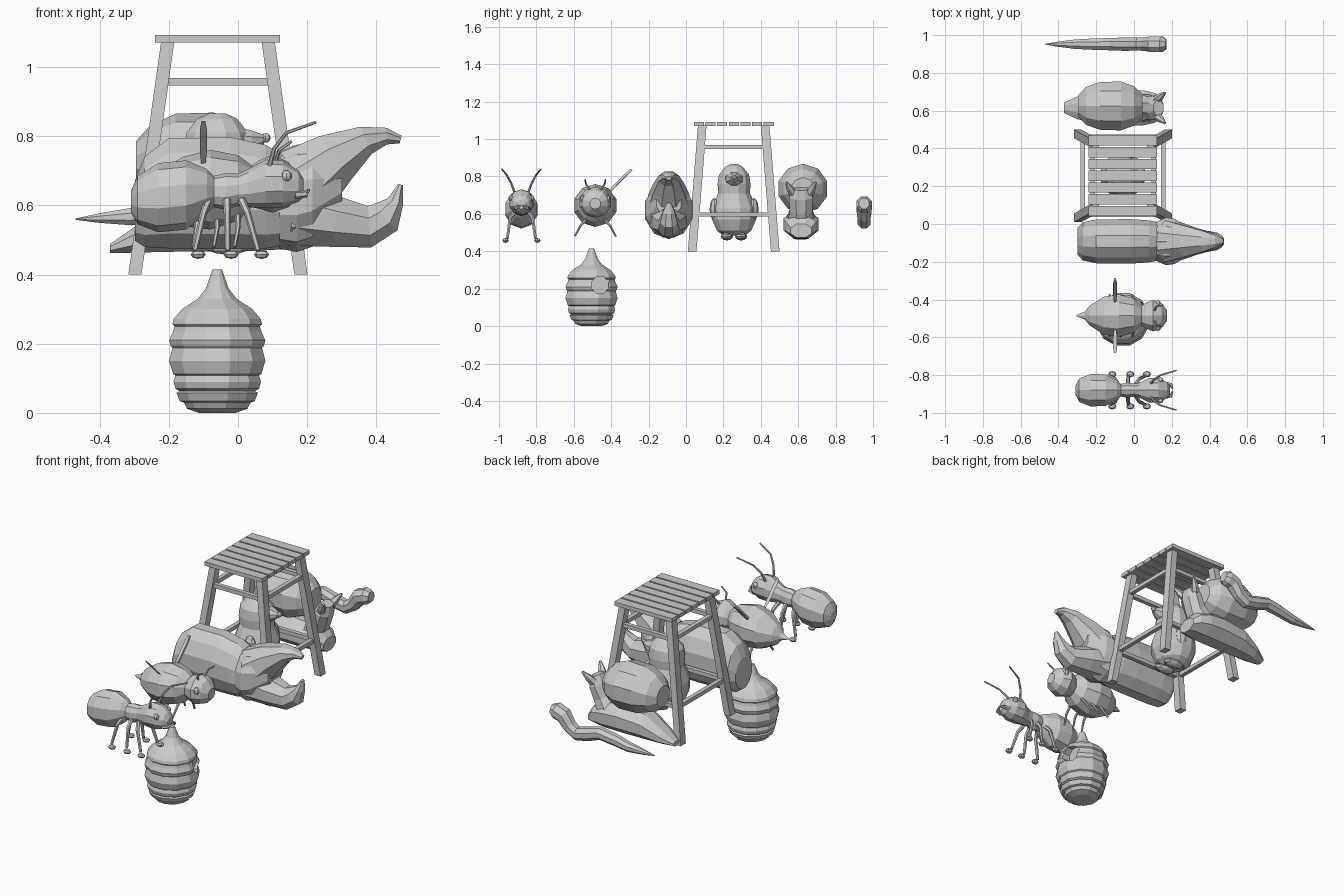
import bpy, bmesh
from math import pi, cos, sin
from mathutils import Vector


def finish(name, bm):
    bmesh.ops.recalc_face_normals(bm, faces=bm.faces)
    me = bpy.data.meshes.new(name)
    bm.to_mesh(me)
    bm.free()
    ob = bpy.data.objects.new(name, me)
    bpy.context.collection.objects.link(ob)
    return ob


def tube(name, pts, radii, n=8, straight=None):
    """Loft rings along a path; radii are numbers or (side, other) pairs."""
    bm = bmesh.new()
    pts = [Vector(p) for p in pts]
    rings = []
    for i, (p, r) in enumerate(zip(pts, radii)):
        a, b = r if isinstance(r, tuple) else (r, r)
        t = Vector(straight) if straight else pts[min(i + 1, len(pts) - 1)] - pts[max(i - 1, 0)]
        t.normalize()
        ref = Vector((0, 1, 0)) if abs(t.y) < 0.9 else Vector((1, 0, 0))
        side = (ref - t * ref.dot(t)).normalized()
        up = t.cross(side)
        rings.append([bm.verts.new(p + side * a * cos(2 * pi * (k + .5) / n)
                                   + up * b * sin(2 * pi * (k + .5) / n)) for k in range(n)])
    for r0, r1 in zip(rings, rings[1:]):
        for k in range(n):
            bm.faces.new((r0[k], r0[(k + 1) % n], r1[(k + 1) % n], r1[k]))
    bm.faces.new(rings[0])
    bm.faces.new(rings[-1])
    return finish(name, bm)


def body(name, y, secs, n=10):
    """Loft along x from (x, zc, ry, rz)."""
    return tube(name, [(s[0], y, s[1]) for s in secs], [(s[2], s[3]) for s in secs], n, (1, 0, 0))


def column(name, x, y, secs, n=10):
    """Loft along z from (z, ry, rx)."""
    return tube(name, [(x, y, s[0]) for s in secs], [(s[1], s[2]) for s in secs], n, (0, 0, 1))


def ball(name, loc, size, u=8, v=6):
    bm = bmesh.new()
    bmesh.ops.create_uvsphere(bm, u_segments=u, v_segments=v, radius=1)
    for w in bm.verts:
        w.co = Vector([c * s + l for c, s, l in zip(w.co, size, loc)])
    return finish(name, bm)


def box(name, lo, hi):
    bm = bmesh.new()
    bmesh.ops.create_cube(bm, size=1)
    for w in bm.verts:
        w.co = Vector([l + (h - l) * (c + .5) for c, l, h in zip(w.co, lo, hi)])
    return finish(name, bm)


# stool: slatted seat, splayed legs, rungs
SX, SY = -.058, .255
for i in range(7):
    y0 = .042 + i * .0622
    box("seat_slat", (-.24, y0, 1.07), (.122, y0 + .054, 1.092))


def leg_at(z):
    k = (1.075 - z) / .675
    return .145 + .095 * k, .168 + .054 * k


for sx in (-1, 1):
    for sy in (-1, 1):
        bm = bmesh.new()
        bmesh.ops.create_cube(bm, size=1)
        for w in bm.verts:
            z = .4 if w.co.z < 0 else 1.072
            dx, dy = leg_at(z)
            w.co = Vector((SX + sx * dx + w.co.x * .038, SY + sy * dy + w.co.y * .046, z))
        finish("stool_leg", bm)
for z in (.957, .597):
    dx, dy = leg_at(z)
    for s in (-1, 1):
        box("side_rung", (SX + s * dx - .012, SY - dy, z - .011), (SX + s * dx + .012, SY + dy, z + .011))
        box("cross_rung", (SX - dx, SY + s * dy - .012, z - .011), (SX + dx, SY + s * dy + .012, z + .011))

# hive
prof = [(0, .055), (.012, .09), (.03, .1), (.034, .112), (.058, .122), (.063, .113), (.07, .125),
        (.09, .131), (.108, .125), (.113, .132), (.15, .144), (.188, .134), (.195, .14), (.21, .144),
        (.235, .132), (.25, .128), (.256, .134), (.272, .13), (.3, .105), (.33, .058), (.36, .034), (.415, .014)]
hive = column("hive", -.06, -.505, [(z, r, r) for z, r in prof], 12)
cutter = tube("hive_hole_cutter", [(.03, -.46, .22), (.15, -.46, .22)], [.048, .048], 8)
cutter.hide_render = True
cutter.hide_set(True)
cut = hive.modifiers.new("hole", "BOOLEAN")
cut.object = cutter
cut.operation = "DIFFERENCE"

# ant
Y = -.88
body("ant_body", Y, [(-.31, .61, .025, .03), (-.29, .615, .065, .07), (-.23, .622, .09, .1), (-.15, .63, .088, .1),
                     (-.09, .64, .055, .065), (-.07, .64, .035, .045), (-.035, .64, .042, .053),
                     (.0, .645, .036, .046), (.03, .65, .042, .055), (.08, .662, .068, .07),
                     (.13, .662, .066, .068), (.175, .655, .045, .045), (.19, .65, .025, .025)])
for s in (-1, 1):
    tube("ant_antenna", [(.09, Y + s * .035, .71), (.105, Y + s * .055, .765), (.14, Y + s * .08, .81),
                         (.225, Y + s * .105, .84)], [.007, .006, .005, .004], 6)
    tube("ant_jaw", [(.165, Y + s * .035, .63), (.195, Y + s * .03, .632), (.205, Y + s * .006, .645)],
         [.012, .01, .004], 6)
    ball("ant_eye", (.14, Y + s * .055, .685), (.016, .014, .016), 8, 6)
    for hip, foot in ((-.085, -.125), (-.032, -.03), (.01, .058)):
        tube("ant_leg", [(hip, Y + s * .03, .615), (hip + (foot - hip) * .35, Y + s * .06, .58),
                         (foot, Y + s * .075, .47)], [.012, .01, .008], 6)
        ball("ant_foot", (foot + .01, Y + s * .085, .458), (.022, .017, .013), 8, 4)

# bee
Y = -.485
body("bee_body", Y, [(-.305, .63, .003, .003), (-.26, .632, .022, .022), (-.235, .635, .055, .055),
                     (-.16, .64, .105, .1), (-.08, .645, .118, .115), (.0, .65, .095, .095), (.04, .655, .055, .06),
                     (.06, .66, .07, .07), (.1, .662, .088, .083), (.145, .66, .07, .066), (.175, .655, .03, .03)])
for s in (-1, 1):
    tube("bee_wing", [(-.1, Y + s * .07, .715), (-.1, Y + s * .11, .75), (-.1, Y + s * .17, .81),
                      (-.1, Y + s * .193, .838)], [(.04, .008), (.064, .009), (.07, .009), (.05, .006)], 10).name = "bee_wing"
    # wing blades are widened along x by a flat plate
    w = bpy.context.collection.objects["bee_wing" if s < 0 else "bee_wing.001"]
    root = Vector((-.1, Y + s * .07, .715))
    d = Vector((0, s * .123, .123)).normalized()
    nrm = Vector((0, -s * d.z, s * d.y * s))
    for v in w.data.vertices:
        r = v.co - root
        along = max(0, min(.175, r.dot(d)))
        half = .045 + .03 * sin(pi * along / .2)
        x = max(-1, min(1, r.x / .06))
        v.co = root + d * along + nrm * max(-.007, min(.007, r.dot(nrm))) + Vector((x * half, 0, 0))
    tube("bee_antenna", [(.11, Y + s * .03, .73), (.12, Y + s * .05, .76), (.155, Y + s * .055, .785)],
         [.006, .005, .004], 6)
    ball("bee_eye", (.125, Y + s * .065, .68), (.018, .016, .022))
    for x in (-.12, -.06, .0):
        tube("bee_leg", [(x, Y + s * .05, .57), (x, Y + s * .08, .535), (x - .01, Y + s * .11, .48)],
             [.009, .007, .005], 6)

# big grub with open pincers
Y = -.092
body("grub_body", Y, [(-.298, .585, .075, .09), (-.27, .61, .105, .135), (-.2, .635, .12, .165),
                      (-.02, .635, .122, .167), (.08, .625, .115, .155), (.13, .615, .105, .135)], 12)
body("grub_head", Y, [(.12, .615, .11, .14), (.17, .62, .133, .155), (.215, .63, .126, .15), (.3, .655, .07, .06)], 10)
tube("upper_pincer", [(.19, Y, .665), (.28, Y, .735), (.37, Y, .788), (.43, Y, .8), (.47, Y, .79)],
     [(.12, .12), (.09, .085), (.06, .046), (.035, .026), (.015, .012)], 8)
tube("lower_pincer", [(.16, Y, .575), (.28, Y, .553), (.38, Y, .538), (.425, Y, .565), (.455, Y, .61), (.47, Y, .66)],
     [(.115, .1), (.092, .08), (.062, .065), (.05, .056), (.035, .026), (.012, .008)], 8)

# mole standing under the stool
MX, MY = -.06, .257
column("mole_body", MX, MY, [(.485, .06, .06), (.51, .095, .095), (.57, .122, .12), (.63, .122, .12),
                             (.69, .098, .1), (.71, .088, .095), (.76, .091, .1), (.81, .083, .092),
                             (.85, .05, .06), (.866, .022, .025)], 12)
body("mole_snout", MY, [(-.02, .785, .06, .05), (.04, .785, .042, .034), (.075, .79, .018, .015)], 8)
ball("mole_nose", (.08, MY, .795), (.014, .014, .014))
for s in (-1, 1):
    ball("mole_foot", (-.03, MY + s * .038, .48), (.065, .032, .022))
    ball("mole_arm", (-.03, MY + s * .105, .625), (.035, .026, .06))

# snail: foot, neck, head, shell
Y = .615
body("snail_foot", Y, [(-.37, .475, .03, .014), (-.3, .5, .065, .04), (-.2, .535, .09, .075),
                       (-.05, .545, .1, .085), (.05, .54, .1, .078), (.11, .53, .085, .063), (.145, .51, .06, .04)], 8)
tube("snail_neck", [(.03, Y, .54), (.085, Y, .62), (.115, Y, .69), (.13, Y, .735)],
     [(.09, .07), (.065, .055), (.07, .045), (.045, .03)], 8)
for s in (-1, 1):
    tube("snail_horn", [(.115, Y + s * .035, .7), (.14, Y + s * .06, .735), (.165, Y + s * .08, .77)],
         [.026, .02, .006], 6)
body("snail_shell", Y + .01, [(-.295, .725, .06, .06), (-.255, .73, .105, .1), (-.18, .735, .133, .13),
                              (-.07, .735, .136, .133), (.0, .735, .11, .105), (.045, .73, .065, .065)], 10)

# worm
Y = .952
tube("worm", [(.17, Y, .655), (.145, Y, .653), (.1, Y, .638), (.06, Y, .585), (.015, Y, .557), (-.05, Y, .572),
              (-.13, Y, .597), (-.22, Y, .585), (-.31, Y, .567), (-.4, Y, .563), (-.47, Y, .56)],
     [.03, .045, .045, .038, .037, .038, .035, .032, .027, .015, .002], 8)
